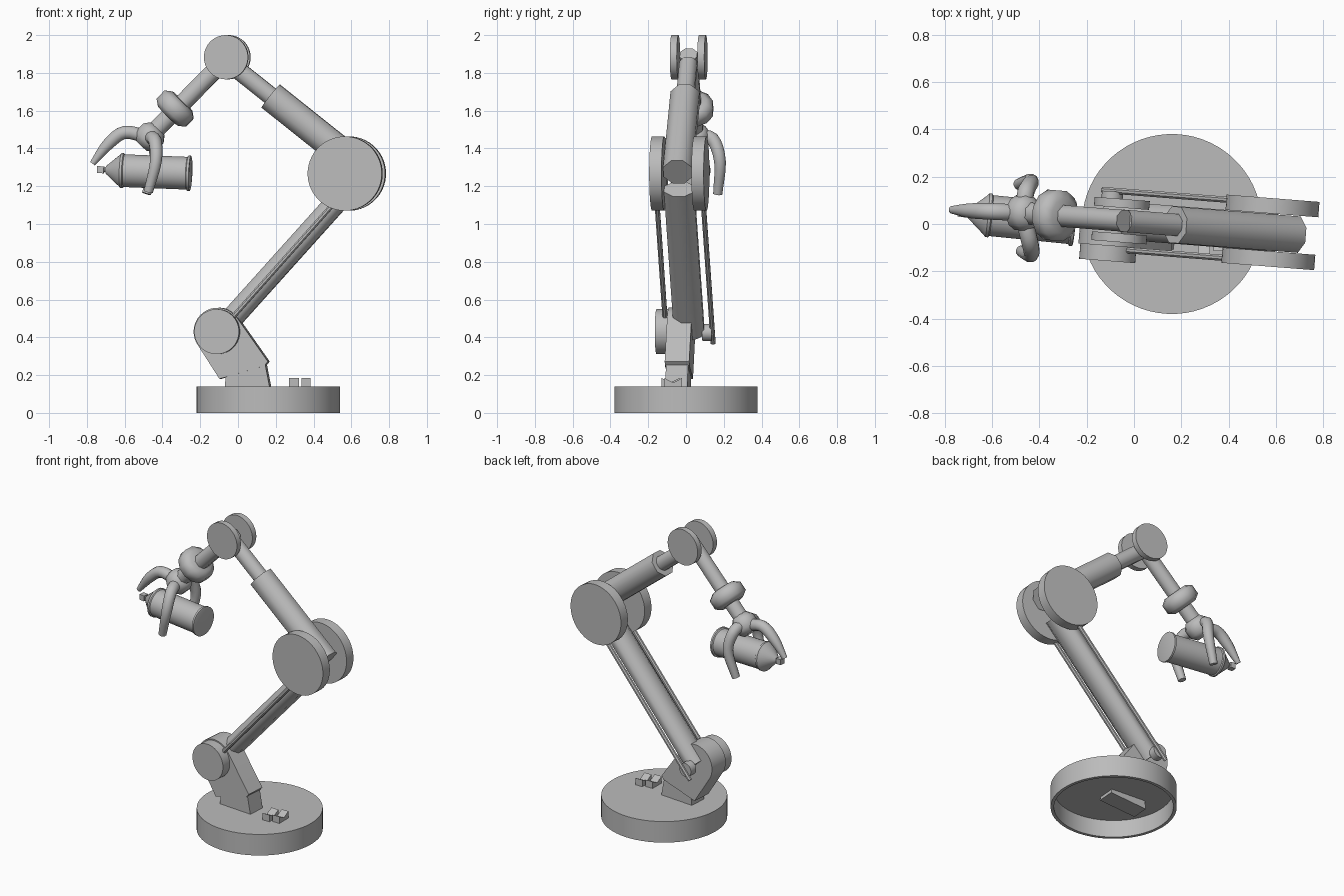
import bpy, bmesh, math
from mathutils import Vector, Matrix

if "Cube" in bpy.data.objects:
    bpy.data.objects.remove(bpy.data.objects["Cube"])

grey = bpy.data.materials.new("plain grey")
grey.diffuse_color = (0.5, 0.5, 0.5, 1)
grey.use_nodes = True
grey.node_tree.nodes["Principled BSDF"].inputs["Base Color"].default_value = grey.diffuse_color

# The whole arm is turned slightly about the vertical axis
ARM = Matrix.Translation((0, 0.01, 0)) @ Matrix.Rotation(math.radians(-4.5), 4, 'Z')
WORLD = Matrix.Identity(4)


def finish(name, bm, frame, angle):
    bmesh.ops.recalc_face_normals(bm, faces=bm.faces[:])
    mesh = bpy.data.meshes.new(name)
    bm.to_mesh(mesh)
    bm.free()
    mesh.materials.append(grey)
    ob = bpy.data.objects.new(name, mesh)
    bpy.context.collection.objects.link(ob)
    ob.matrix_world = frame
    bpy.ops.object.select_all(action='DESELECT')
    ob.select_set(True)
    bpy.context.view_layer.objects.active = ob
    bpy.ops.object.shade_smooth_by_angle(angle=math.radians(angle))
    return ob


def tube(name, pts, radii, sides=32, frame=ARM, ref=(0, 1, 0), wide=1, angle=40, axis=None):
    """Sweep a polygon along points; wide stretches it along ref."""
    pts = [Vector(p) for p in pts]
    bm = bmesh.new()
    rings = []
    for i, (p, r) in enumerate(zip(pts, radii)):
        t = (axis or pts[min(i + 1, len(pts) - 1)] - pts[max(i - 1, 0)]).normalized()
        v = t.cross(Vector(ref)).normalized()
        u = v.cross(t)
        ring = []
        for k in range(sides):
            a = math.tau * (k + 0.5) / sides
            ring.append(bm.verts.new(p + r * (u * math.cos(a) * wide + v * math.sin(a))))
        rings.append(ring)
    for a, b in zip(rings, rings[1:]):
        for k in range(sides):
            j = (k + 1) % sides
            bm.faces.new((a[k], a[j], b[j], b[k]))
    bm.faces.new(rings[0])
    bm.faces.new(rings[-1])
    return finish(name, bm, frame, angle)


def lathe(name, start, axis, profile, **kw):
    """Turn (distance, radius) pairs around an axis."""
    axis = Vector(axis).normalized()
    return tube(name, [Vector(start) + axis * d for d, r in profile],
                [r for d, r in profile], axis=axis, **kw)


def disc(name, x, z, y, thick, r):
    return tube(name, [(x, y - thick / 2, z), (x, y + thick / 2, z)], [r, r], 48, ref=(0, 0, 1))


def plate(name, outline, lo, hi, frame=ARM, along='y'):
    """Extrude an x-z outline along y, or a y-z outline along x."""
    bm = bmesh.new()
    place = (lambda a, b, d: (a, d, b)) if along == 'y' else (lambda a, b, d: (d, a, b))
    front = [bm.verts.new(place(a, b, lo)) for a, b in outline]
    back = [bm.verts.new(place(a, b, hi)) for a, b in outline]
    for i in range(len(outline)):
        j = (i + 1) % len(outline)
        bm.faces.new((front[i], front[j], back[j], back[i]))
    bm.faces.new(front)
    bm.faces.new(back)
    return finish(name, bm, frame, 30)


def smooth_path(pts, radii, steps=4):
    """Rounded path through a few points."""
    p = [Vector((*q, r)) for q, r in zip(pts, radii)]
    p = [2 * p[0] - p[1]] + p + [2 * p[-1] - p[-2]]
    out = []
    for a, b, c, d in zip(p, p[1:], p[2:], p[3:]):
        for s in range(steps):
            t = s / steps
            out.append(0.5 * (2 * b + (c - a) * t + (2 * a - 5 * b + 4 * c - d) * t * t
                              + (3 * b - a - 3 * c + d) * t ** 3))
    out.append(p[-2])
    return [v.xyz for v in out], [v.w for v in out]


# Base: round tub, hollow underneath
lathe("base", (0.16, 0, 0), (0, 0, 1),
      [(0.115, 0.36), (0, 0.36), (0, 0.38), (0.14, 0.38)], sides=64, frame=WORLD)

# Rocker switches on the base
for i, (x0, x1, y0) in enumerate([(0.27, 0.322, -0.13), (0.335, 0.385, -0.115)]):
    y1 = y0 + 0.095
    plate("switch_%d" % (i + 1), [(y0, 0.13), (y1, 0.13), (y1, 0.185),
          ((y0 + y1) / 2, 0.16), (y0, 0.185)], x0, x1, WORLD, 'x')

# Shoulder bracket with rounded top, standing on a stub that passes through the base
cx, cz, cr = -0.10, 0.43, 0.127
arc = [(cx + cr * math.cos(math.radians(a)), cz + cr * math.sin(math.radians(a)))
       for a in range(36, 217, 10)]
plate("shoulder_bracket", arc + [(-0.09, 0.18), (0.15, 0.25), (0.167, 0.272)], -0.11, 0.02)
plate("bracket_stub", [(-0.055, 0.21), (0.15, 0.27), (0.185, 0.09), (-0.07, 0.06)], -0.105, 0.012)

# Joint discs
disc("shoulder_disc", -0.10, 0.43, -0.142, 0.065, 0.119)
disc("shoulder_bolt", -0.10, 0.425, 0.095, 0.05, 0.045)
for side, tag in ((-1, "front"), (1, "back")):
    disc("elbow_disc_" + tag, 0.578, 1.267, side * 0.112, 0.065, 0.197)
    disc("wrist_disc_" + tag, -0.057, 1.883, side * 0.073, 0.037, 0.117)
    # Slim rods beside the lower arm
    y = side * 0.123
    tube("side_rod_" + tag, [(-0.14, y, 0.37), (0.52, y, 1.11)], [0.014, 0.014], 8)

# Arm segments: eight-sided bars
oct_r = 1 / math.cos(math.pi / 8)
tube("lower_arm", [(-0.10, 0, 0.425), (0.585, 0, 1.185)], [0.057 * oct_r] * 2, 8, wide=1.4, angle=60)
tube("upper_arm_sleeve", [(0.68, 0, 1.275), (0.174, 0, 1.677)], [0.077 * oct_r] * 2, 8, angle=60)
tube("upper_arm_piston", [(0.25, 0, 1.617), (-0.04, 0, 1.847)], [0.047 * oct_r] * 2, 8, angle=60)
tube("forearm", [(-0.04, 0, 1.897), (-0.475, 0, 1.458)], [0.046 * oct_r] * 2, 8, angle=60)

# Collar and claw hub on the forearm
down = (-0.70, 0, -0.71)
lathe("forearm_collar", (-0.295, 0, 1.65), down,
      [(0, 0.075), (0.025, 0.11), (0.085, 0.11), (0.11, 0.075)], sides=12, angle=60)
lathe("claw_hub", (-0.425, 0, 1.505), down,
      [(0, 0.05), (0.035, 0.077), (0.09, 0.077), (0.125, 0.045)], sides=12, angle=60)

# Three curved claw fingers
fingers = {
    "finger_left": [(-0.48, 0.047, 1.46), (-0.60, 0.053, 1.485), (-0.69, 0.056, 1.42), (-0.77, 0.06, 1.32)],
    "finger_back": [(-0.47, 0.06, 1.46), (-0.455, 0.14, 1.45), (-0.435, 0.18, 1.33), (-0.485, 0.168, 1.16)],
    "finger_front": [(-0.47, 0.03, 1.46), (-0.44, -0.075, 1.44), (-0.435, -0.13, 1.33), (-0.475, -0.115, 1.17)],
}
for name, pts in fingers.items():
    tip = 0.016 if name == "finger_left" else 0.025
    path, radii = smooth_path(pts, [0.036, 0.036, 0.032, tip])
    ref = (0, 1, 0) if name == "finger_left" else (1, 0, 0)
    tube(name, path, radii, 12, WORLD, ref, angle=60)

# Spray can held by the claw
start, axis = Vector((-0.25, 0.0, 1.268)), Vector((-0.37, 0.037, 0.015)).normalized()
lathe("can_body", start, axis,
      [(0, 0.085), (0.003, 0.095), (0.015, 0.095), (0.02, 0.087), (0.355, 0.087), (0.36, 0.093),
       (0.372, 0.093), (0.38, 0.083), (0.45, 0.022), (0.455, 0.012), (0.47, 0.012)], frame=WORLD)
lathe("can_nozzle", start, axis, [(0.462, 0.026), (0.497, 0.026)], sides=4, frame=WORLD)
